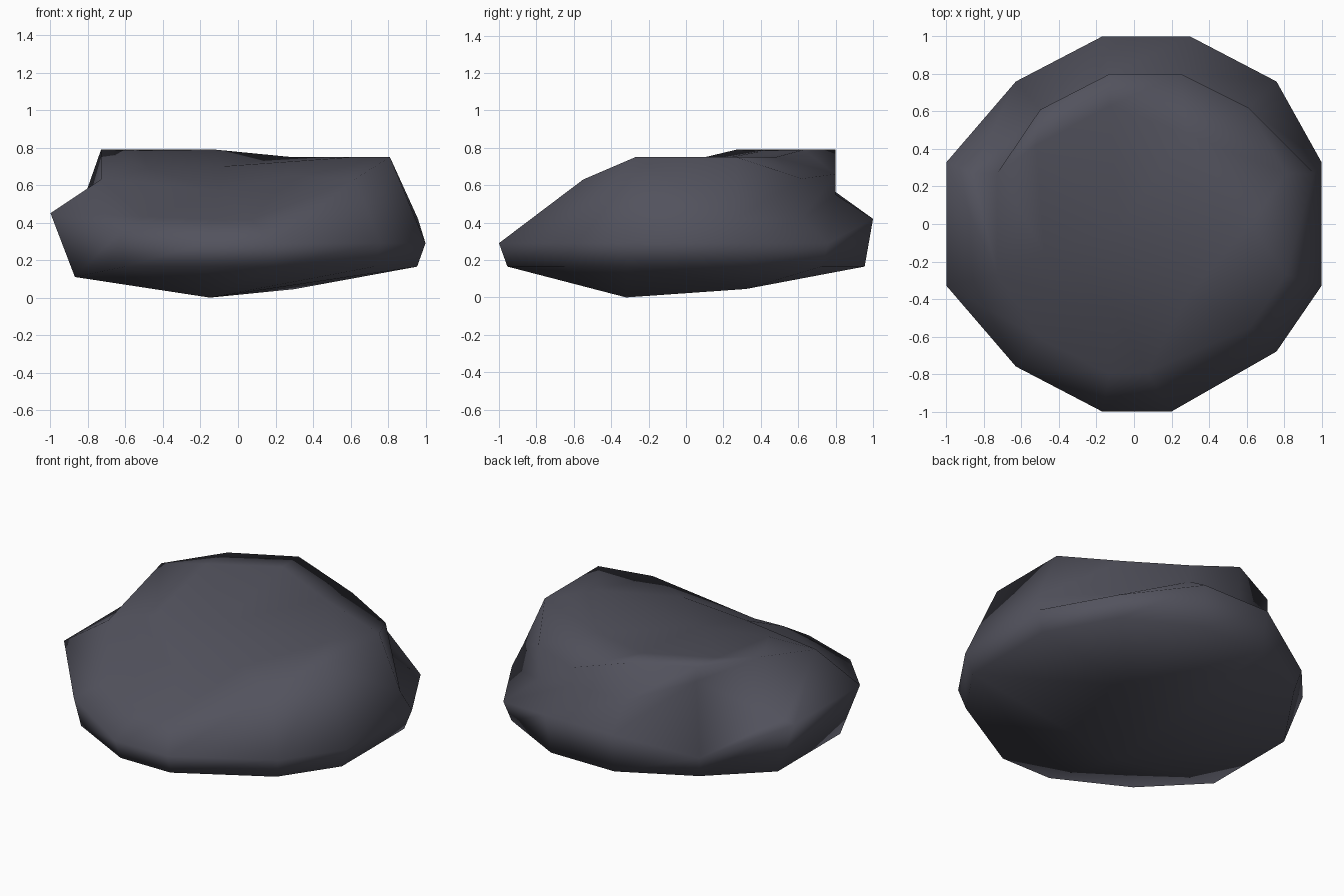
import bpy, bmesh

if "Cube" in bpy.data.objects:
    bpy.data.objects.remove(bpy.data.objects["Cube"])

# One dark grey stone colour
mat = bpy.data.materials.new("dark slate grey")
mat.diffuse_color = (0.085, 0.085, 0.11, 1)
mat.use_nodes = True
mat.node_tree.nodes["Principled BSDF"].inputs["Base Color"].default_value = mat.diffuse_color

# Widest outline and upper rim, both counter-clockwise from the right side
girdle = [(1, .33, .29), (.76, .76, .29), (.3, 1, .42), (-.17, 1, .42),
          (-.63, .76, .30), (-1, .33, .45), (-1, -.33, .45), (-.63, -.76, .35),
          (-.17, -1, .29), (.2, -1, .29), (.76, -.68, .29), (1, -.33, .29)]
rim = [(.81, .27, .75), (.61, .62, .635), (.25, .8, .66), (-.13, .8, .79),
       (-.5, .61, .79), (-.73, .27, .79), (-.73, -.27, .63), (-.5, -.61, .43),
       (-.13, -.8, .415), (.07, -.79, .415), (.62, -.55, .63), (.81, -.27, .75)]
# Ledge below the rim, along the back only
ledge = [(.96, .27, .42), (.61, .62, .42), (.25, .8, .55), (-.13, .8, .55),
         (-.5, .61, .70), (-.86, .27, .42)]
# Gentle bumps on top, each joined to its neighbouring rim corners
bumps = [(.62, 0, .75), (.28, .48, .75), (-.13, .63, .79), (-.52, .42, .785),
         (-.48, -.15, .69), (-.1, -.47, .57), (.29, -.38, .65)]
owner = [0, 1, 1, 2, 3, 3, 4, 5, 5, 5, 6, 0]
# Lower outline tucks in, more on the left
base = [(x * (.87 if x < -.9 else .955), y * .955, .11 if x < -.9 else .165)
        for x, y, z in girdle]

bm = bmesh.new()


def add(points):
    return [bm.verts.new(p) for p in points]


def face(*verts):
    """Face from the distinct vertices, skipped when fewer than three remain."""
    verts = list(dict.fromkeys(verts))
    if len(verts) > 2:
        bm.faces.new(verts)


low, mid, top, hump = add(base), add(girdle), add(rim), add(bumps)
step = add(ledge) + top[len(ledge):]
n = len(mid)

# Side bands, ledge wall and outer part of the top
hump_ring = [hump[k] for k in owner]
for a, b in ((low, mid), (mid, step), (step, top), (top, hump_ring)):
    for i in range(n):
        j = (i + 1) % n
        # split each quad so that the facets stay planar
        face(a[i], a[j], b[j])
        face(a[i], b[j], b[i])

# Middle of the top
peak = bm.verts.new((-.08, -.02, .70))
for i in range(len(hump)):
    face(hump[i], hump[(i + 1) % len(hump)], peak)

# Underside: two low points with fans
foot = bm.verts.new((-.15, -.32, 0))
foot2 = bm.verts.new((.3, .32, .045))
for i in range(n):
    face(low[(i + 1) % n], low[i], foot2 if i in (11, 0, 1, 2) else foot)
face(foot, foot2, low[3])
face(foot, low[11], foot2)

bmesh.ops.recalc_face_normals(bm, faces=bm.faces)
for f in bm.faces:
    f.smooth = True
mesh = bpy.data.meshes.new("rock")
bm.to_mesh(mesh)
bm.free()
mesh.materials.append(mat)
rock = bpy.data.objects.new("rock", mesh)
bpy.context.collection.objects.link(rock)
